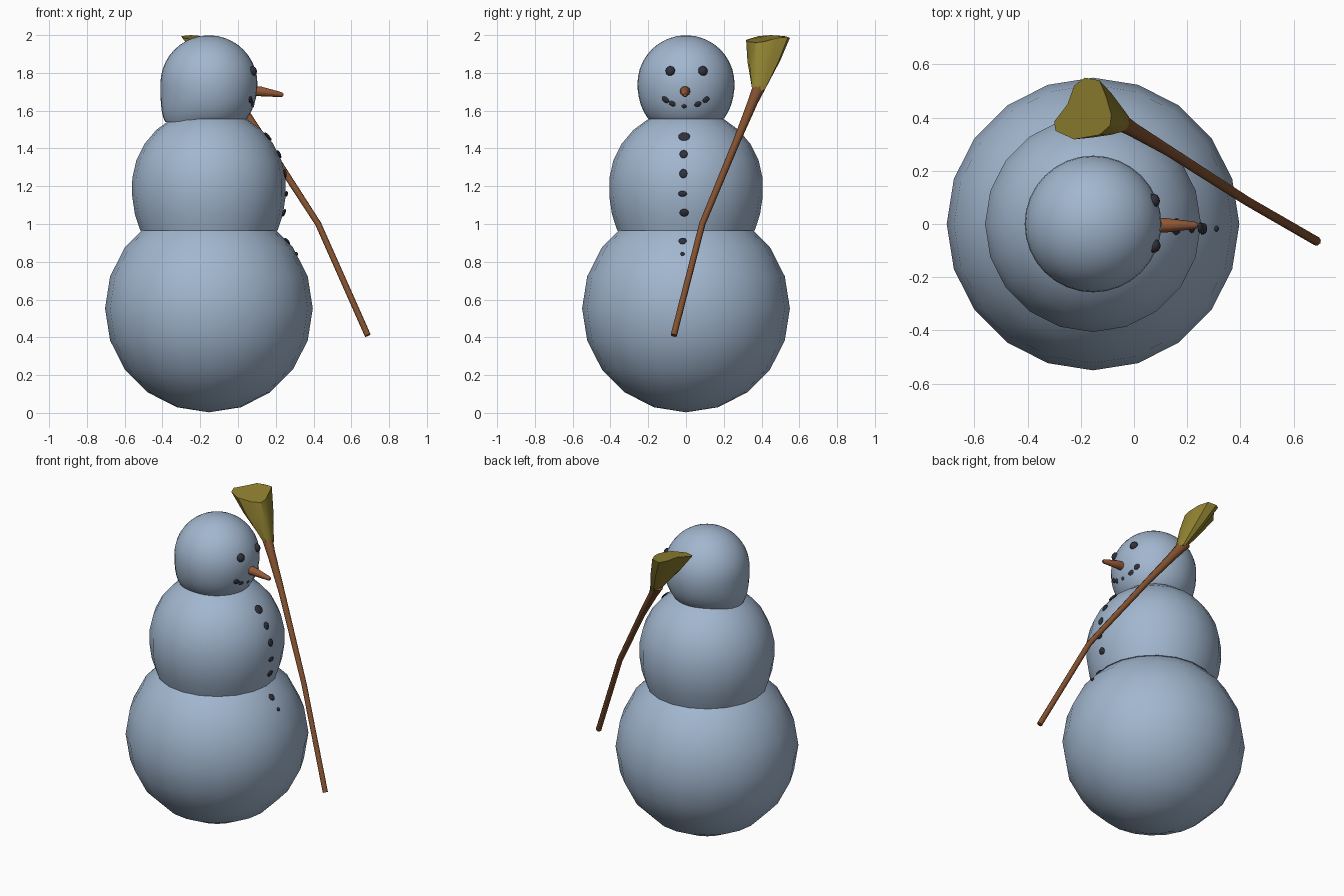
import bpy, bmesh, math
from mathutils import Vector, Matrix

if "Cube" in bpy.data.objects:
    bpy.data.objects.remove(bpy.data.objects["Cube"])

def material(name, col):
    m = bpy.data.materials.new(name)
    m.diffuse_color = (*col, 1)
    m.use_nodes = True
    m.node_tree.nodes["Principled BSDF"].inputs["Base Color"].default_value = m.diffuse_color
    return m

SNOW = material("snow blue", (0.36, 0.47, 0.62))
COAL = material("coal", (0.03, 0.03, 0.045))
CARROT = material("carrot brown", (0.30, 0.10, 0.038))
WOOD = material("wood brown", (0.22, 0.08, 0.028))
STRAW = material("straw olive", (0.28, 0.22, 0.03))
CX = -0.154  # axis of the body

def finish(name, bm, mat, angle=50):
    bmesh.ops.recalc_face_normals(bm, faces=bm.faces[:])
    me = bpy.data.meshes.new(name)
    bm.to_mesh(me)
    bm.free()
    me.materials.append(mat)
    ob = bpy.data.objects.new(name, me)
    bpy.context.collection.objects.link(ob)
    bpy.context.view_layer.objects.active = ob
    ob.select_set(True)
    bpy.ops.object.shade_smooth_by_angle(angle=math.radians(angle))
    ob.select_set(False)
    return ob

def loft(name, rings, mat, angle=50):
    """Skin a list of equal-length rings and cap both ends."""
    bm = bmesh.new()
    vs = [[bm.verts.new(p) for p in r] for r in rings]
    n = len(vs[0])
    for a, b in zip(vs, vs[1:]):
        for i in range(n):
            j = (i + 1) % n
            bm.faces.new((a[i], a[j], b[j], b[i]))
    bm.faces.new(vs[0])
    bm.faces.new(vs[-1])
    return finish(name, bm, mat, angle)

def tube(name, pts, radii, mat, n=8):
    pts = [Vector(p) for p in pts]
    rings = []
    for k, (p, r) in enumerate(zip(pts, radii)):
        d = (pts[min(k + 1, len(pts) - 1)] - pts[max(k - 1, 0)]).normalized()
        q = d.to_track_quat('Z', 'Y')
        rings.append([p + q @ Vector((r * math.cos(t), r * math.sin(t), 0))
                      for t in (2 * math.pi * i / n for i in range(n))])
    return loft(name, rings, mat)

def ball(cz, r, z_cut, flare, n, steps):
    """Profile of a ball from z_cut upward; flare(angle, t) adds radius near the cut."""
    lo = math.asin((z_cut - cz) / r)
    rings = []
    for k in range(steps + 1):
        a = lo + (math.radians(88) - lo) * k / steps
        z = cz + r * math.sin(a)
        t = max(0, (cz - z) / (cz - z_cut))
        rings.append([(CX + (r * math.cos(a) + flare(th, t)) * math.cos(th),
                       (r * math.cos(a) + flare(th, t)) * math.sin(th), z)
                      for th in (2 * math.pi * i / n for i in range(n))])
    return rings

# lower ball
bm = bmesh.new()
bmesh.ops.create_uvsphere(bm, u_segments=20, v_segments=10, radius=0.55,
                          matrix=Matrix.Translation((CX, 0, 0.553)))
finish("lower_ball", bm, SNOW)

# middle ball, with a flared lower rim
loft("middle_ball", ball(1.2, 0.408, 0.965, lambda th, t: 0.03 * t * t, 20, 9), SNOW)

# head, with a lump at the back of the neck
loft("head", ball(1.742, 0.257, 1.54,
                  lambda th, t: 0.025 * t * t + 0.05 * t * t * max(0, math.cos(th - math.radians(190))) ** 3,
                  32, 16), SNOW)

def coal(name, y, z, cz, r, wy, wz, depth, tilt=0):
    """Flattened coal lump lying on the front (+x) of a ball."""
    d = Vector((math.sqrt(r * r - y * y - (z - cz) ** 2), y, z - cz))
    p = Vector((CX, 0, cz)) + d
    nrm = d.normalized()
    side = Vector((0, 0, 1)).cross(nrm).normalized()
    rot = Matrix((nrm, side, nrm.cross(side))).transposed().to_4x4()
    bm = bmesh.new()
    bmesh.ops.create_uvsphere(bm, u_segments=12, v_segments=8, radius=1,
                              matrix=Matrix.Translation(p) @ rot @ Matrix.Rotation(tilt, 4, 'X')
                              @ Matrix.Diagonal((depth, wy, wz, 1)))
    finish(name, bm, COAL)

# eyes
for s in (-1, 1):
    coal("eye", 0.003 + s * 0.086, 1.81, 1.742, 0.255, 0.026, 0.026, 0.022)
# mouth
for y, z, w, tilt in ((-0.108, 1.658, 0.024, -0.6), (-0.072, 1.637, 0.022, -0.4), (-0.008, 1.624, 0.019, 0),
                      (0.06, 1.634, 0.025, 0.3), (0.105, 1.658, 0.021, 0.5)):
    coal("mouth_coal", y, z, 1.742, 0.258, w, 0.016, 0.009, tilt)
# buttons
for y, z, w, h in ((-0.01, 1.463, 0.031, 0.028), (-0.013, 1.37, 0.021, 0.023), (-0.014, 1.267, 0.021, 0.024),
                   (-0.018, 1.16, 0.023, 0.015), (-0.01, 1.06, 0.024, 0.021)):
    coal("button", y, z, 1.2, 0.409 + max(0, 1.2 - z) * 0.09, w, h, 0.008)
for z, w in ((0.91, 0.021), (0.842, 0.011)):
    coal("low_button", -0.018, z, 0.553, 0.547, w, w, 0.008)

# nose
tube("nose", [(0.05, -0.005, 1.704), (0.12, -0.005, 1.702), (0.228, -0.005, 1.685), (0.24, -0.005, 1.683)],
     [0.029, 0.027, 0.014, 0.008], CARROT, 10)

# broom stick
tube("broom_stick", [(0.687, -0.065, 0.41), (0.425, 0.086, 1.0), (0.13, 0.275, 1.455), (-0.005, 0.355, 1.65), (-0.07, 0.395, 1.745)],
     [0.017, 0.017, 0.02, 0.027, 0.036], WOOD)

# broom bristles: round neck fanned out to a kidney-shaped end
end = [(-0.105, 0.48, 1.985), (-0.13, 0.54, 1.99), (-0.185, 0.55, 1.985), (-0.225, 0.52, 1.995),
       (-0.25, 0.45, 2.0), (-0.3, 0.385, 1.995), (-0.295, 0.35, 1.985), (-0.225, 0.318, 1.975),
       (-0.13, 0.335, 1.965), (-0.09, 0.37, 1.96), (-0.085, 0.41, 1.965)]
axis = Vector((-0.13, 0.055, 0.27)).to_track_quat('Z', 'Y')
centre = Vector((-0.05, 0.383, 1.715))
neck = []
for p in end:
    d = Vector(p) - Vector((-0.175, 0.43, 1.98))
    d.z = 0
    neck.append(centre + d.normalized() * 0.037 + Vector((0, 0, 0.012 * -d.normalized().x)))
mid = [a.lerp(Vector(b), 0.55) + (Vector(b) - Vector((-0.18, 0.43, 1.98))) * 0.06 for a, b in zip(neck, end)]
loft("broom_bristles", [neck, mid, end], STRAW, 35)
